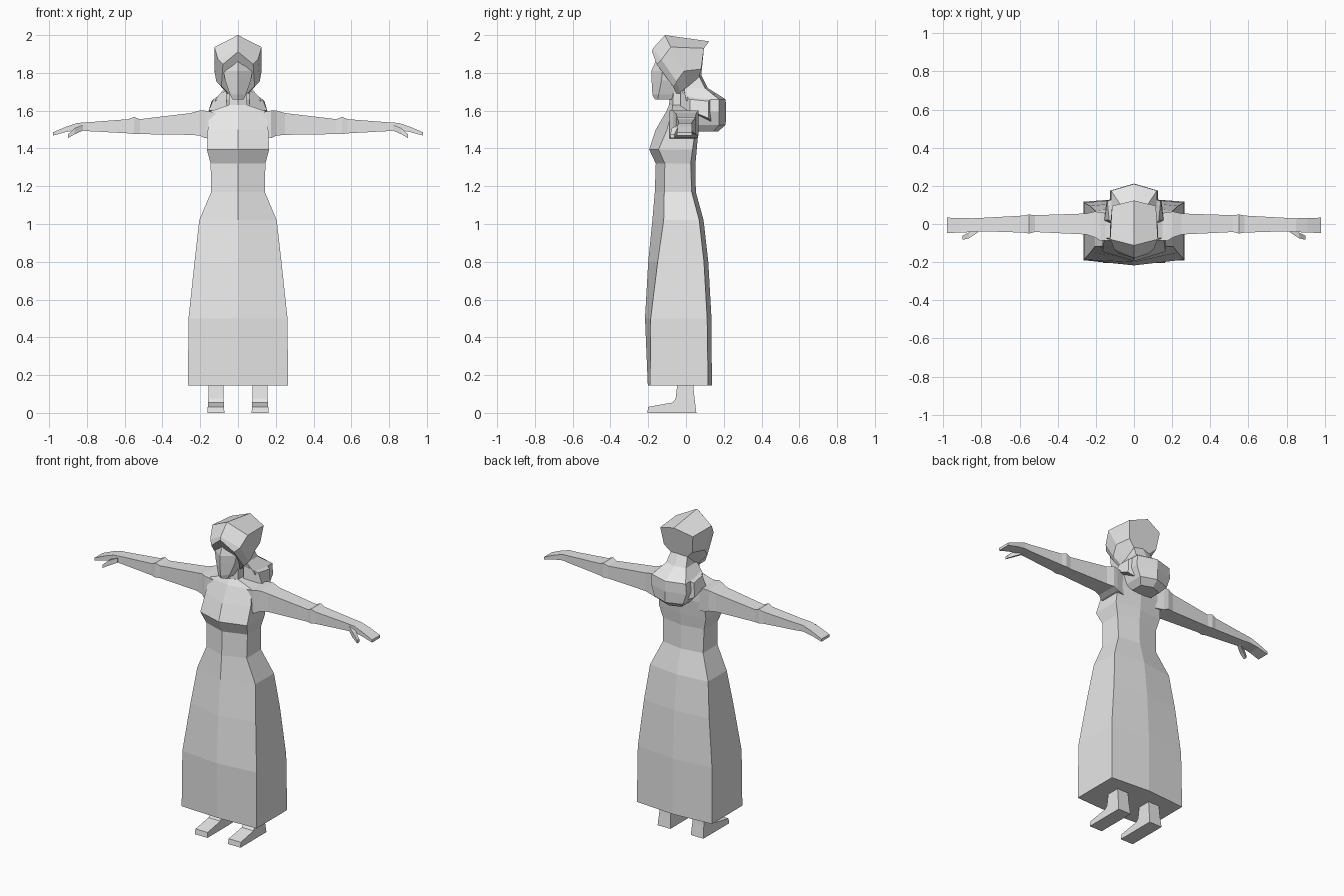
import bpy, bmesh
from mathutils import Vector

grey = bpy.data.materials.new("light grey")
grey.diffuse_color = (0.8, 0.8, 0.8, 1)


def loft(name, rings, sides=(1,)):
    """Skin closed rings of points and cap both ends; sides=(1,-1) adds the mirrored copy."""
    bm = bmesh.new()
    for s in sides:
        vs = [[bm.verts.new((s * x, y, z)) for x, y, z in r] for r in rings]
        for a, b in zip(vs, vs[1:]):
            n = len(a)
            for i in range(n):
                j = (i + 1) % n
                bm.faces.new((a[i], a[j], b[j], b[i]))
        bm.faces.new(vs[0])
        bm.faces.new(vs[-1])
    bmesh.ops.recalc_face_normals(bm, faces=bm.faces)
    me = bpy.data.meshes.new(name)
    bm.to_mesh(me)
    bm.free()
    me.materials.append(grey)
    ob = bpy.data.objects.new(name, me)
    bpy.context.collection.objects.link(ob)
    return ob


def hexring(z, w, fc, fs, bs, bc):
    """Six-sided section: centre and side depths at front and back."""
    return [(0, fc, z), (w, fs, z), (w, bs, z), (0, bc, z), (-w, bs, z), (-w, fs, z)]


def symmetric(pts):
    """Close a half ring whose first and last points lie on x = 0."""
    return pts + [(-x, y, z) for x, y, z in pts[-2:0:-1]]


# Dress: long skirt, waist, bust and shoulders
loft("dress", [hexring(*r) for r in (
    (0.145, 0.265, -0.202, -0.19, 0.117, 0.137),
    (0.50, 0.262, -0.217, -0.187, 0.112, 0.135),
    (0.80, 0.23, -0.20, -0.15, 0.095, 0.118),
    (1.02, 0.205, -0.178, -0.118, 0.07, 0.093),
    (1.17, 0.142, -0.165, -0.115, 0.03, 0.052),
    (1.32, 0.145, -0.16, -0.112, 0.025, 0.05),
    (1.395, 0.165, -0.195, -0.145, 0.035, 0.057),
    (1.50, 0.16, -0.16, -0.10, 0.05, 0.066),
    (1.595, 0.15, -0.105, -0.075, 0.05, 0.06),
    (1.63, 0.05, -0.09, -0.07, 0.02, 0.03))])

# Neck
loft("neck", [hexring(*r) for r in (
    (1.60, 0.05, -0.09, -0.07, 0.01, 0.03),
    (1.75, 0.045, -0.085, -0.065, 0.01, 0.03))])

# Face: pointed chin and angled cheeks
loft("face", [hexring(*r) for r in (
    (1.66, 0.03, -0.165, -0.15, -0.08, -0.06),
    (1.685, 0.042, -0.178, -0.145, -0.06, -0.04),
    (1.76, 0.068, -0.182, -0.13, -0.03, 0),
    (1.81, 0.076, -0.184, -0.125, -0.03, 0),
    (1.85, 0.072, -0.166, -0.12, -0.03, 0),
    (1.90, 0.02, -0.15, -0.11, -0.03, 0))])

# Hair: hood-like cap from the face rim to the flat back
loft("hair", [symmetric(r) for r in (
    [(0, -0.18, 1.912), (0.08, -0.155, 1.845), (0.088, -0.07, 1.73), (0.05, -0.05, 1.69), (0, -0.05, 1.70)],
    [(0, -0.175, 1.93), (0.105, -0.13, 1.87), (0.115, -0.05, 1.755), (0.055, -0.03, 1.69), (0, -0.03, 1.69)],
    [(0, -0.112, 2.0), (0.125, -0.08, 1.937), (0.125, -0.01, 1.81), (0.065, 0.0, 1.71), (0, 0.0, 1.70)],
    [(0, 0.123, 1.967), (0.115, 0.095, 1.93), (0.10, 0.08, 1.82), (0.06, 0.07, 1.78), (0, 0.08, 1.78)])])

# Bun: faceted mass of hair resting on the nape
loft("bun", [hexring(*r) + [] for r in (
    (1.49, 0.07, 0.06, 0.07, 0.145, 0.17),
    (1.525, 0.10, 0.035, 0.045, 0.175, 0.21),
    (1.595, 0.125, 0.01, 0.03, 0.175, 0.212),
    (1.66, 0.12, -0.01, 0.0, 0.175, 0.21),
    (1.72, 0.07, -0.02, -0.01, 0.10, 0.115),
    (1.80, 0.055, 0.0, 0.0, 0.06, 0.075))])

# Side locks of the bun, reaching down to the shoulders
loft("bun_side", [
    [(0.06, -0.03, 1.60), (0.06, 0.15, 1.52), (0.06, 0.15, 1.69), (0.06, -0.03, 1.71)],
    [(0.155, 0.02, 1.60), (0.145, 0.12, 1.56), (0.14, 0.12, 1.65), (0.13, 0.02, 1.66)]], (1, -1))


# Arms: four-sided sections from the puffed shoulder to the fingertips
def arm_ring(x, y0, y1, z0, z1):
    return [(x, y0, z0), (x, y1, z0), (x, y1, z1), (x, y0, z1)]


loft("arm", [arm_ring(*r) for r in (
    (0.12, -0.085, 0.05, 1.45, 1.59),
    (0.175, -0.088, 0.062, 1.455, 1.60),
    (0.205, -0.07, 0.065, 1.468, 1.60),
    (0.25, -0.055, 0.055, 1.472, 1.587),
    (0.52, -0.042, 0.046, 1.476, 1.555),
    (0.55, -0.05, 0.05, 1.476, 1.567),
    (0.58, -0.045, 0.044, 1.48, 1.555),
    (0.80, -0.038, 0.032, 1.492, 1.538),
    (0.85, -0.042, 0.03, 1.497, 1.535),
    (0.91, -0.045, 0.032, 1.487, 1.515),
    (0.98, -0.047, 0.033, 1.468, 1.485))], (1, -1))

# Thumbs
loft("thumb", [arm_ring(*r) for r in (
    (0.82, -0.045, -0.02, 1.495, 1.525),
    (0.865, -0.075, -0.045, 1.475, 1.508),
    (0.90, -0.083, -0.062, 1.455, 1.474))], (1, -1))

# Legs with pointed flat shoes, extruded from a side profile
profile = [(-0.205, 0), (0.055, 0), (0.045, 0.08), (0.037, 0.16),
           (-0.045, 0.16), (-0.055, 0.075), (-0.07, 0.055), (-0.2, 0.032)]
loft("leg_and_shoe", [
    [(0.072 + 0.06 * min(z, 0.1), y, z) for y, z in profile],
    [(0.162 - 0.06 * min(z, 0.1), y, z) for y, z in profile]], (1, -1))
